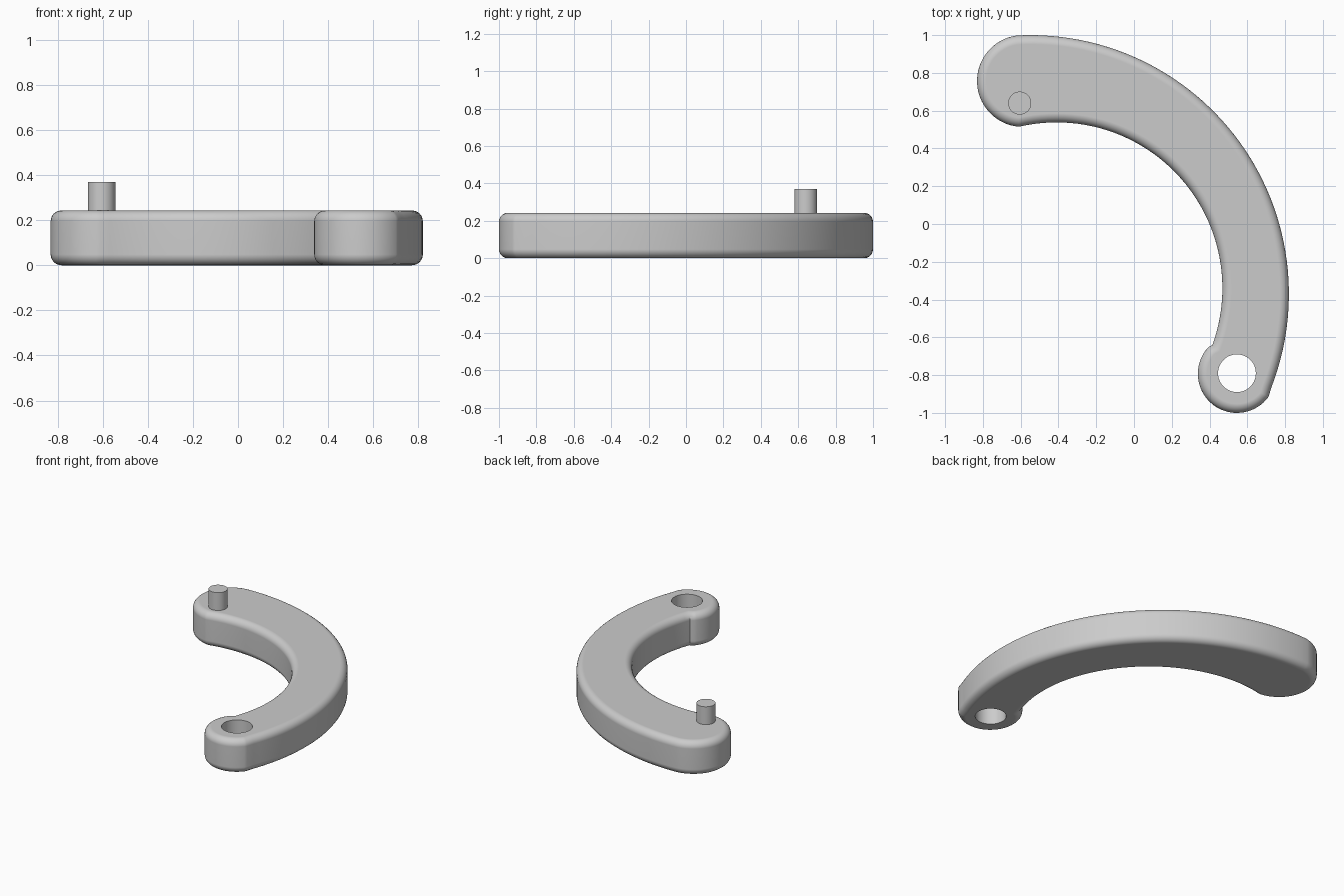
import bpy
import bmesh
from math import cos, sin, radians
from mathutils import Matrix

THICKNESS = 0.243
FILLET = 0.048

cube = bpy.data.objects.get("Cube")
if cube:
    bpy.data.objects.remove(cube, do_unlink=True)

grey = bpy.data.materials.new("plain_grey")
grey.use_nodes = True
colour = (0.6, 0.6, 0.6, 1)
grey.diffuse_color = colour
grey.node_tree.nodes["Principled BSDF"].inputs["Base Color"].default_value = colour


def arc(cx, cy, radius, start, end, steps):
    """Points along an arc, leaving out the first one."""
    points = []
    for i in range(1, steps + 1):
        a = radians(start + (end - start) * i / steps)
        points.append((cx + radius * cos(a), cy + radius * sin(a)))
    return points


def make_object(name, bm):
    mesh = bpy.data.meshes.new(name)
    bm.to_mesh(mesh)
    bm.free()
    mesh.materials.append(grey)
    obj = bpy.data.objects.new(name, mesh)
    bpy.context.collection.objects.link(obj)
    return obj


def cylinder(name, x, y, radius, bottom, top):
    bm = bmesh.new()
    place = Matrix.Translation((x, y, (bottom + top) / 2))
    bmesh.ops.create_cone(bm, cap_ends=True, segments=48, radius1=radius,
                          radius2=radius, depth=top - bottom, matrix=place)
    return make_object(name, bm)


def activate(obj):
    bpy.ops.object.select_all(action='DESELECT')
    obj.select_set(True)
    bpy.context.view_layer.objects.active = obj


# Curved arm: outer arc, wide end cap, inner arc, narrow end cap
outline = (arc(-0.55, -0.37, 1.37, -23.2, 91, 56)
           + arc(-0.588, 0.757, 0.243, 93, 265, 32)
           + arc(-0.41, -0.34, 0.878, 103, -20, 48)
           + arc(0.545, -0.793, 0.207, 132, 324, 36))
bm = bmesh.new()
base = bm.faces.new([bm.verts.new((x, y, 0)) for x, y in outline])
extruded = bmesh.ops.extrude_face_region(bm, geom=[base], use_keep_orig=True)
raised = [v for v in extruded["geom"] if isinstance(v, bmesh.types.BMVert)]
bmesh.ops.translate(bm, verts=raised, vec=(0, 0, THICKNESS))
bmesh.ops.recalc_face_normals(bm, faces=bm.faces)

# Rounded rims on both flat sides
rims = [e for e in bm.edges if abs(e.verts[0].co.z - e.verts[1].co.z) < 0.001]
bmesh.ops.bevel(bm, geom=rims, offset=FILLET, offset_type='OFFSET',
                segments=6, profile=0.5, affect='EDGES', clamp_overlap=False)
arm = make_object("curved_arm", bm)

# Through hole in the narrow end
cutter = cylinder("hole_cutter", 0.545, -0.79, 0.1, -0.1, THICKNESS + 0.1)
cutter.hide_render = True
cut = arm.modifiers.new("hole", 'BOOLEAN')
cut.operation = 'DIFFERENCE'
cut.solver = 'EXACT'
cut.object = cutter
activate(arm)
bpy.ops.object.modifier_apply(modifier=cut.name)
bpy.data.objects.remove(cutter, do_unlink=True)

# Pin standing on the wide end
pin = cylinder("pin", -0.605, 0.64, 0.061, THICKNESS - 0.05, 0.37)

for part in (arm, pin):
    activate(part)
    bpy.ops.object.shade_smooth_by_angle(angle=radians(35))
    weighted = part.modifiers.new("flat_faces", 'WEIGHTED_NORMAL')
    weighted.keep_sharp = True
